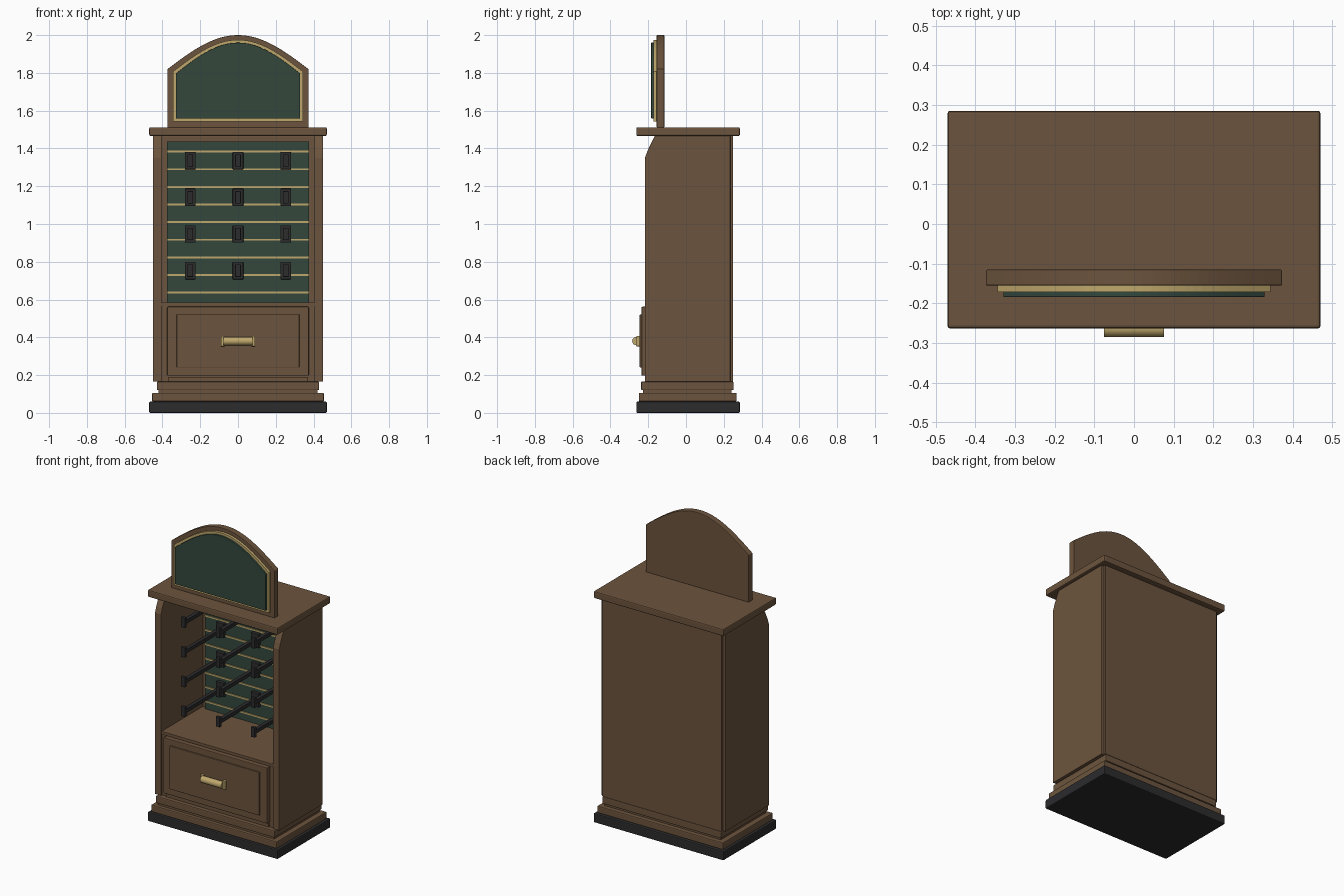
import bpy, math

if "Cube" in bpy.data.objects:
    bpy.data.objects.remove(bpy.data.objects["Cube"])


def mat(name, rgb):
    m = bpy.data.materials.new(name)
    m.diffuse_color = (*rgb, 1)
    m.use_nodes = True
    m.node_tree.nodes["Principled BSDF"].inputs["Base Color"].default_value = m.diffuse_color
    return m


WOOD = mat("walnut wood", (0.15, 0.088, 0.047))
GREEN = mat("dark green", (0.033, 0.064, 0.046))
GOLD = mat("brass gold", (0.52, 0.39, 0.15))
BLACK = mat("charcoal black", (0.025, 0.025, 0.027))


def finish(ob, m, bevel):
    ob.data.materials.append(m)
    if bevel:
        b = ob.modifiers.new("soft_edges", 'BEVEL')
        b.width, b.segments, b.limit_method = bevel, 2, 'ANGLE'
    bpy.context.collection.objects.link(ob)
    return ob


def prism(name, pts, place, a, b, m, bevel=0.0):
    """Extrude a 2D outline from a to b; place(u, v, d) gives the 3D point."""
    n = len(pts)
    verts = [place(u, v, d) for d in (a, b) for u, v in pts]
    faces = [tuple(range(n)), tuple(range(2 * n - 1, n - 1, -1))]
    faces += [(i, i + n, (i + 1) % n + n, (i + 1) % n) for i in range(n)]
    me = bpy.data.meshes.new(name)
    me.from_pydata(verts, [], faces)
    import bmesh
    bm = bmesh.new()
    bm.from_mesh(me)
    bmesh.ops.recalc_face_normals(bm, faces=bm.faces)
    bm.to_mesh(me)
    bm.free()
    return finish(bpy.data.objects.new(name, me), m, bevel)


def box(name, x, y, z, m, bevel=0.0):
    pts = [(x[0], z[0]), (x[1], z[0]), (x[1], z[1]), (x[0], z[1])]
    return prism(name, pts, lambda u, v, d: (u, d, v), y[0], y[1], m, bevel)


def sym(w):
    return (-w, w)


# stepped base
box("plinth", sym(0.47), (-0.263, 0.285), (0, 0.06), BLACK, 0.006)
box("base_step", sym(0.455), (-0.25, 0.268), (0.06, 0.106), WOOD, 0.006)
box("base_neck", sym(0.42), (-0.228, 0.24), (0.1, 0.125), WOOD)
box("base_molding", sym(0.43), (-0.238, 0.252), (0.12, 0.166), WOOD, 0.006)

# side panels with a clipped upper front corner
side = [(-0.217, 0.165), (0.235, 0.165), (0.235, 1.466),
        (-0.166, 1.466), (-0.205, 1.385), (-0.217, 1.35)]
for s, label in ((-1, "left"), (1, "right")):
    prism(label + "_side_panel", side, lambda u, v, d: (d, u, v),
          s * 0.405, s * 0.45, WOOD, 0.003)

# back, lower carcass and top
box("back_panel", sym(0.432), (0.215, 0.25), (0.166, 1.466), WOOD, 0.002)
box("drawer_carcass", sym(0.406), (-0.205, 0.22), (0.165, 0.565), WOOD)
box("shelf", sym(0.406), (-0.212, 0.22), (0.565, 0.585), WOOD, 0.002)
box("lower_rail", sym(0.37), (-0.214, -0.2), (0.167, 0.19), WOOD)
box("top_slab", sym(0.47), (-0.263, 0.285), (1.466, 1.512), WOOD, 0.007)

# drawer front and pull
box("drawer_front", sym(0.375), (-0.235, -0.2), (0.197, 0.562), WOOD, 0.004)
box("drawer_raised_panel", sym(0.325), (-0.245, -0.23), (0.24, 0.522), WOOD, 0.004)
for s in (-1, 1):
    box("pull_bracket", sorted((s * 0.07, s * 0.09)), (-0.263, -0.242),
        (0.352, 0.408), GOLD, 0.003)
ring = [(-0.263 + 0.022 * math.cos(2 * math.pi * i / 24),
         0.38 + 0.022 * math.sin(2 * math.pi * i / 24)) for i in range(24)]
pull = prism("drawer_pull", ring, lambda u, v, d: (d, u, v), -0.076, 0.076, GOLD)
for p in pull.data.polygons:
    p.use_smooth = len(p.vertices) == 4
for e in pull.data.edges:
    a, b = (pull.data.vertices[i].co.x for i in e.vertices)
    e.use_edge_sharp = abs(a - b) < 1e-5

# green display board with gold strips
box("display_board", sym(0.375), (0.195, 0.22), (0.58, 1.437), GREEN)
for i in range(9):
    z = 0.637 + i * 0.0933
    box("board_strip", sym(0.375), (0.189, 0.197), (z - 0.005, z + 0.005), GOLD)

# display hooks: plate, arm and tip
for row in range(4):
    z = 0.753 + row * 0.194
    for x in (-0.253, 0, 0.253):
        box("hook_plate", (x - 0.028, x + 0.028), (0.172, 0.197),
            (z - 0.046, z + 0.046), BLACK, 0.003)
        box("hook_arm", (x - 0.012, x + 0.012), (-0.195, 0.18),
            (z - 0.012, z + 0.012), BLACK)
        box("hook_tip", (x - 0.015, x + 0.015), (-0.21, -0.19),
            (z - 0.033, z + 0.033), BLACK, 0.003)


# arched header sign in three layers
def arch(w, z0, z1, z2, n=32):
    pts = [(-w, z0), (w, z0)]
    for i in range(n + 1):
        x = w - 2 * w * i / n
        pts.append((x, z1 + (z2 - z1) * math.cos(math.pi * x / (2 * w))))
    return pts


for name, outline, y0, y1, m, bev in (
        ("sign_board", arch(0.373, 1.51, 1.82, 2.0), -0.155, -0.115, WOOD, 0.003),
        ("sign_gold_border", arch(0.344, 1.543, 1.807, 1.975), -0.172, -0.15, GOLD, 0),
        ("sign_green_face", arch(0.329, 1.558, 1.797, 1.96), -0.184, -0.165, GREEN, 0.002)):
    prism(name, outline, lambda u, v, d: (u, d, v), y0, y1, m, bev)
